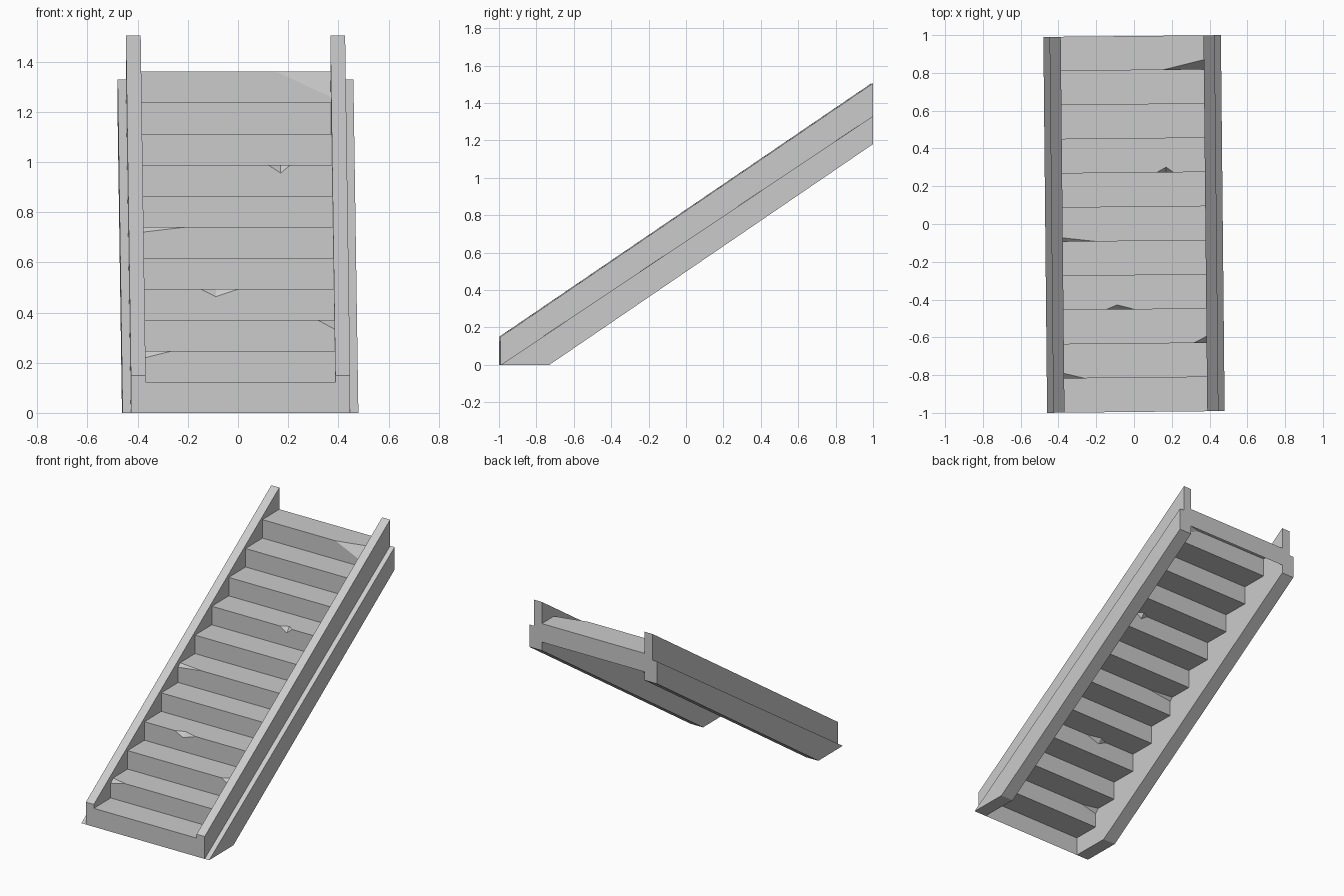
import bpy
import bmesh
from mathutils import Matrix

if "Cube" in bpy.data.objects:
    bpy.data.objects.remove(bpy.data.objects["Cube"], do_unlink=True)

STEPS = 11
HALF = 0.995           # half length
INNER, MID, OUTER = 0.378, 0.437, 0.47
RISE, RUN = 1.36 / STEPS, 2 * HALF / STEPS
TURN = Matrix.Rotation(0.01, 4, "Z")   # staircase stands very slightly askew

stone = bpy.data.materials.new("grey_stone")
stone.use_nodes = True
stone.diffuse_color = (0.6, 0.6, 0.6, 1)
bsdf = next(n for n in stone.node_tree.nodes if n.type == "BSDF_PRINCIPLED")
bsdf.inputs["Base Color"].default_value = (0.6, 0.6, 0.6, 1)


def finish(name, bm, closed):
    bmesh.ops.remove_doubles(bm, verts=bm.verts, dist=0.0001)
    if closed:
        bmesh.ops.recalc_face_normals(bm, faces=bm.faces)
    mesh = bpy.data.meshes.new(name)
    bm.to_mesh(mesh)
    bm.free()
    mesh.transform(TURN)
    mesh.materials.append(stone)
    obj = bpy.data.objects.new(name, mesh)
    bpy.context.collection.objects.link(obj)


def prism(name, profile, x0, x1):
    """Extrude a side profile of (y, z) points from x0 to x1."""
    bm = bmesh.new()
    face = bm.faces.new([bm.verts.new((x0, y, z)) for y, z in profile])
    new = bmesh.ops.extrude_face_region(bm, geom=[face])["geom"]
    verts = [v for v in new if isinstance(v, bmesh.types.BMVert)]
    bmesh.ops.translate(bm, verts=verts, vec=(x1 - x0, 0, 0))
    finish(name, bm, True)


# Side walls with a lower outer ledge
foot = [(-HALF, 0), (-0.735, 0), (HALF, 1.18)]
wall = foot + [(HALF, 1.505), (-HALF, 0.15)]
ledge = foot + [(HALF, 1.33)]
for side, s in (("left", 1), ("right", -1)):
    prism(side + "_wall", wall, s * INNER, s * MID)
    prism(side + "_ledge", ledge, s * MID, s * OUTER)

# Chipped nosings, by step: start x, deepest x, end x, depth in tread, drop in riser
chips = {
    1: (-INNER, -INNER, -0.27, 0.027, 0.027),
    2: (0.31, INNER, INNER, 0.035, 0.037),
    3: (-0.155, -0.093, 0.0, 0.025, 0.031),
    5: (-INNER, -INNER, -0.2, 0.021, 0.021),
    7: (0.122, 0.173, 0.212, 0.028, 0.033),
    10: (0.16, INNER, INNER, 0.052, 0.1),
}

# Folded sheet of risers and treads
bm = bmesh.new()


def add_face(points):
    clean = [p for i, p in enumerate(points) if p != points[i - 1]]
    bm.faces.new([bm.verts.new(p) for p in clean])


for k in range(STEPS):
    y, low, top = -HALF + k * RUN, k * RISE, (k + 1) * RISE
    left, right = (-INNER, y, top), (INNER, y, top)
    tread_edge, riser_edge = [left, right], [left, right]
    if k in chips:
        a, m, b, depth, drop = chips[k]
        start, end = (a, y, top), (b, y, top)
        in_tread, in_riser = (m, y + depth, top), (m, y, top - drop)
        # A corner chip removes the nosing's end point
        first = [] if a == m else [left, start]
        last = [] if b == m else [end, right]
        tread_edge = first + [in_tread] + last
        riser_edge = first + [in_riser] + last
        if a != m:
            add_face([start, in_riser, in_tread])
        if b != m:
            add_face([end, in_tread, in_riser])
    add_face([(-INNER, y, low), (INNER, y, low)] + riser_edge[::-1])
    add_face(tread_edge + [(INNER, y + RUN, top), (-INNER, y + RUN, top)])

# Back panel under the top landing
z0, z1 = (STEPS - 1) * RISE, STEPS * RISE
add_face([(INNER, HALF, z0), (-INNER, HALF, z0), (-INNER, HALF, z1), (INNER, HALF, z1)])
finish("steps", bm, False)
